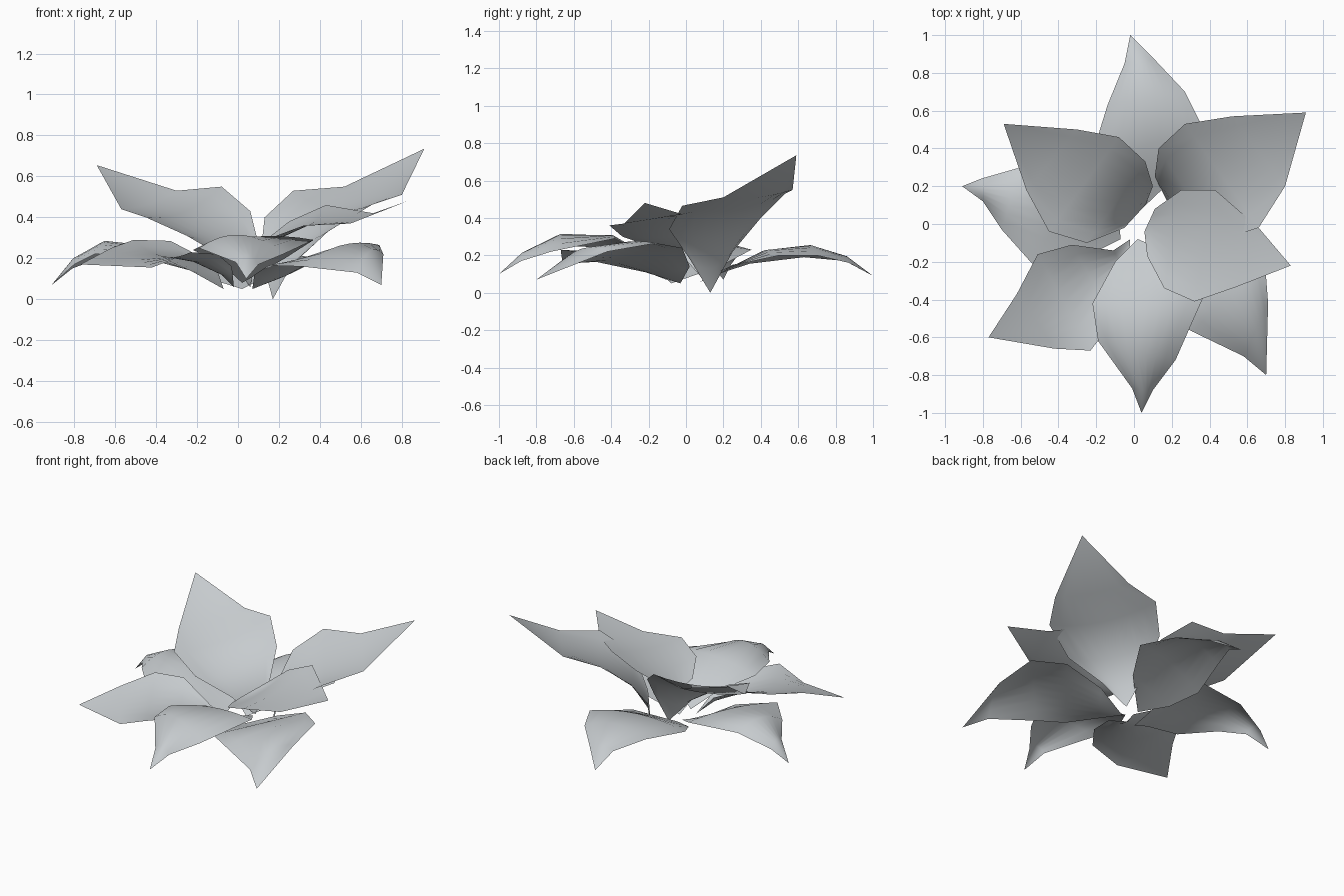
import bpy, bmesh
from mathutils import Vector

cube = bpy.data.objects.get("Cube")
if cube:
    bpy.data.objects.remove(cube, do_unlink=True)

# One plain grey for every petal
grey = bpy.data.materials.new("petal_grey")
grey.use_nodes = True
colour = (0.57, 0.6, 0.62, 1)
grey.diffuse_color = colour
bsdf = grey.node_tree.nodes["Principled BSDF"]
bsdf.inputs["Base Color"].default_value = colour
bsdf.inputs["Roughness"].default_value = 0.8

COLUMNS = 8


def petal(name, base, tip, edge_a, edge_b, cups):
    """Thin sheet lofted between two edges; cups lifts (+) or sinks (-) the midrib."""
    bm = bmesh.new()
    rows = []
    for a, b, cup in zip(edge_a, edge_b, cups):
        row = []
        for i in range(COLUMNS + 1):
            t = i / COLUMNS
            p = Vector(a).lerp(Vector(b), t)
            p.z += cup * (1 - (2 * t - 1) ** 2)
            row.append(bm.verts.new(p))
        rows.append(row)
    base_v, tip_v = bm.verts.new(base), bm.verts.new(tip)
    for i in range(COLUMNS):
        bm.faces.new((base_v, rows[0][i + 1], rows[0][i]))
        for lo, hi in zip(rows, rows[1:]):
            bm.faces.new((lo[i], lo[i + 1], hi[i + 1], hi[i]))
        bm.faces.new((rows[-1][i], rows[-1][i + 1], tip_v))
    bmesh.ops.recalc_face_normals(bm, faces=bm.faces)
    bm.normal_update()
    if sum(f.normal.z for f in bm.faces) < 0:
        bmesh.ops.reverse_faces(bm, faces=bm.faces)
    for f in bm.faces:
        f.smooth = True
    me = bpy.data.meshes.new(name)
    bm.to_mesh(me)
    bm.free()
    me.materials.append(grey)
    ob = bpy.data.objects.new(name, me)
    bpy.context.collection.objects.link(ob)


# Drooping lower petals, edges listed from base to tip
petal("back_petal", (.02, .06, .05), (-.02, 1, .09),
      [(-.14, .17, .1), (-.23, .34, .155), (-.14, .63, .19), (-.05, .85, .17)],
      [(.22, .25, .15), (.37, .5, .2), (.27, .7, .2), (.11, .87, .16)],
      (0, .05, .06, .03))
petal("right_side_petal", (-.07, -.08, .05), (-.91, .2, .07),
      [(-.1, .18, .14), (-.26, .35, .23), (-.6, .3, .23), (-.81, .24, .15)],
      [(-.25, -.17, .15), (-.53, -.22, .22), (-.7, -.03, .22), (-.8, .12, .17)],
      (-.02, .03, .06, .04))
petal("front_left_petal", (.07, -.03, .05), (.7, -.8, .07),
      [(.28, .02, .14), (.52, -.02, .24), (.69, -.16, .265), (.71, -.42, .22)],
      [(.08, -.25, .12), (.15, -.48, .165), (.31, -.57, .16), (.58, -.7, .13)],
      (-.03, 0, .05, .06))
petal("front_petal", (.02, -.08, .08), (.04, -1, .1),
      [(-.1, -.2, .19), (-.22, -.42, .24), (-.19, -.62, .25), (-.01, -.87, .18)],
      [(.23, -.17, .2), (.37, -.38, .29), (.22, -.72, .22), (.1, -.88, .17)],
      (-.02, .04, .08, .04))
petal("front_right_petal", (-.02, -.08, .06), (-.77, -.6, .17),
      [(-.11, -.14, .17), (-.33, -.11, .285), (-.51, -.16, .29), (-.62, -.37, .25)],
      [(-.03, -.28, .16), (-.1, -.5, .22), (-.23, -.67, .23), (-.42, -.66, .155)],
      (-.05, -.07, -.05, 0))

# Raised upper petals
petal("left_side_petal", (.055, -.04, .23), (.83, -.22, .48),
      [(.11, .08, .27), (.25, .18, .38), (.43, .18, .46), (.66, -.02, .42)],
      [(.07, -.17, .24), (.16, -.34, .3), (.32, -.41, .36), (.55, -.33, .37)],
      (-.02, -.04, -.03, 0))
petal("back_left_petal", (.17, .13, 0), (.91, .59, .735),
      [(.11, .25, .22), (.13, .4, .4), (.27, .53, .53), (.52, .57, .55)],
      [(.27, .02, .18), (.45, -.09, .34), (.66, -.02, .465), (.8, .2, .51)],
      (-.07, -.08, -.06, -.02))
petal("back_right_petal", (.06, .1, .06), (-.69, .53, .655),
      [(.1, .2, .27), (.06, .33, .43), (-.08, .46, .55), (-.3, .5, .53)],
      [(-.05, -.02, .2), (-.25, -.1, .31), (-.45, -.04, .4), (-.57, .18, .44)],
      (-.06, -.06, -.05, -.02))
